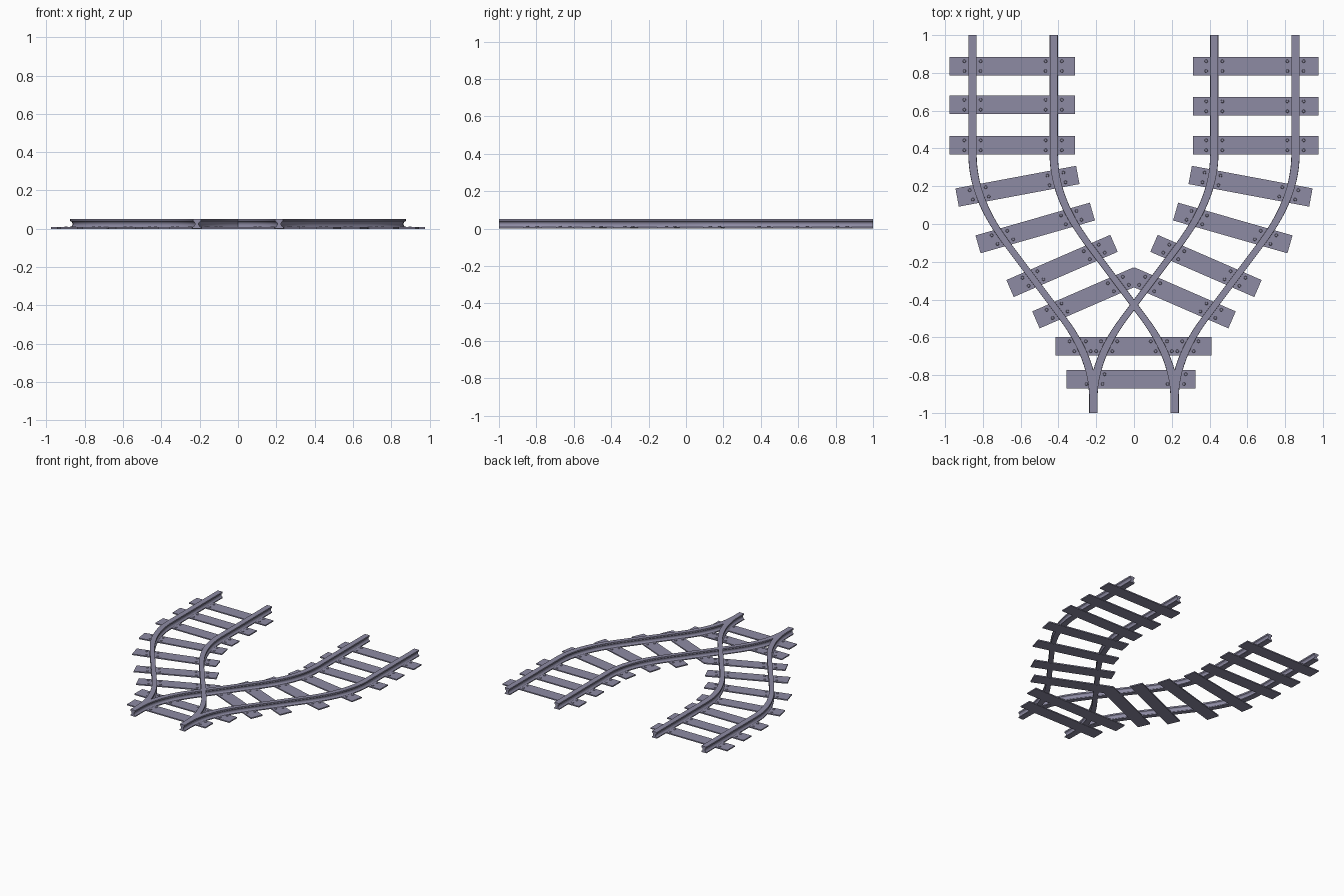
import bpy, bmesh, math
from mathutils import Vector, Matrix

if "Cube" in bpy.data.objects:
    bpy.data.objects.remove(bpy.data.objects["Cube"])

GAUGE = 0.215          # half distance between the two rails
SLOPE = 0.75           # steepest sideways run of the branch
Y0, Y1, Y2, Y3 = -0.93, -0.5, -0.09, 0.37

steel = bpy.data.materials.new("dark_violet_grey")
steel.diffuse_color = (0.27, 0.26, 0.37, 1)
steel.use_nodes = True
steel.node_tree.nodes["Principled BSDF"].inputs["Base Color"].default_value = steel.diffuse_color


def sway(y):
    """Sideways offset of a branch: straight, curve, diagonal, curve, straight."""
    if y <= Y0:
        return 0.0
    if y <= Y1:
        return 0.5 * SLOPE / (Y1 - Y0) * (y - Y0) ** 2
    if y <= Y2:
        return 0.5 * SLOPE * (Y1 - Y0) + SLOPE * (y - Y1)
    if y < Y3:
        return 0.64 - 0.5 * SLOPE / (Y3 - Y2) * (Y3 - y) ** 2
    return 0.64


def finish(name, bm, smooth=False):
    bmesh.ops.recalc_face_normals(bm, faces=bm.faces)
    me = bpy.data.meshes.new(name)
    bm.to_mesh(me)
    bm.free()
    me.materials.append(steel)
    ob = bpy.data.objects.new(name, me)
    bpy.context.collection.objects.link(ob)
    if smooth:
        bpy.ops.object.select_all(action='DESELECT')
        ob.select_set(True)
        bpy.context.view_layer.objects.active = ob
        bpy.ops.object.shade_smooth_by_angle(angle=math.radians(50))
    return ob


# I-shaped rail section, right half from foot to head
HALF = [(0.022, 0.002), (0.022, 0.009), (0.014, 0.014), (0.010, 0.021),
        (0.010, 0.030), (0.014, 0.036), (0.021, 0.040), (0.021, 0.051)]
SECTION = HALF + [(-x, z) for x, z in reversed(HALF)]
STATIONS = [-1.0] + [Y0 + (Y3 - Y0) * i / 36 for i in range(37)] + [1.0]


def rail(name, base, side):
    bm = bmesh.new()
    rings = [[bm.verts.new((side * (base + sway(y)) + x, y, z)) for x, z in SECTION]
             for y in STATIONS]
    n = len(SECTION)
    for a, b in zip(rings, rings[1:]):
        for i in range(n):
            j = (i + 1) % n
            bm.faces.new((a[i], a[j], b[j], b[i]))
    bm.faces.new(rings[0])
    bm.faces.new(rings[-1])
    finish(name, bm, True)


def bolt(bm, x, y):
    bmesh.ops.create_cone(bm, cap_ends=True, segments=8, radius1=0.010, radius2=0.007,
                          depth=0.006, matrix=Matrix.Translation((x, y, 0.010)))


def tie(name, cx, cy, length, angle, rails):
    """Thin plank with four bolts around every (base, side) rail crossing."""
    bm = bmesh.new()
    rot = Matrix.Rotation(angle, 4, 'Z')
    bmesh.ops.create_cube(bm, size=1, matrix=Matrix.Translation((cx, cy, 0.0045)) @ rot
                          @ Matrix.Diagonal((length, 0.098, 0.009, 1)))
    d = Vector((math.cos(angle), math.sin(angle)))
    nrm = Vector((-d.y, d.x))
    for base, side in rails:
        for v in (-0.026, 0.026):
            p = Vector((cx, cy)) + nrm * v
            u = 0.0
            for _ in range(40):   # slide along the plank until it meets the rail
                q = p + d * u
                u += 0.6 * (side * (base + sway(q.y)) - q.x)
            for off in (-0.043, 0.043):
                q = p + d * (u + off)
                bolt(bm, q.x, q.y)
    finish(name, bm)


# Branch planks: centre x, centre y, length, tilt in degrees (right side)
TIES = [(0.645, 0.836, 0.665, 0), (0.645, 0.627, 0.665, 0), (0.645, 0.417, 0.665, 0),
        (0.617, 0.20, 0.65, -10.6), (0.523, -0.021, 0.63, -16),
        (0.381, -0.222, 0.60, -23.5), (0.251, -0.391, 0.585, -23.5)]

for side, label in ((1, "right"), (-1, "left")):
    # Rails of this branch
    rail(f"{label}_branch_inner_rail", -GAUGE, side)
    rail(f"{label}_branch_outer_rail", GAUGE, side)
    # Planks of this branch
    for i, (x, y, length, deg) in enumerate(TIES):
        if i == 1:
            y -= 0.004 * side
        tie(f"{label}_tie_{i + 1}", side * x, y, length, side * math.radians(deg),
            [(-GAUGE, side), (GAUGE, side)])

# Shared planks at the junction
tie("junction_tie", -0.002, -0.647, 0.825, 0,
    [(b, s) for b in (-GAUGE, GAUGE) for s in (1, -1)])
tie("entry_tie", -0.016, -0.821, 0.682, 0, [(-GAUGE, 1), (GAUGE, 1)])
